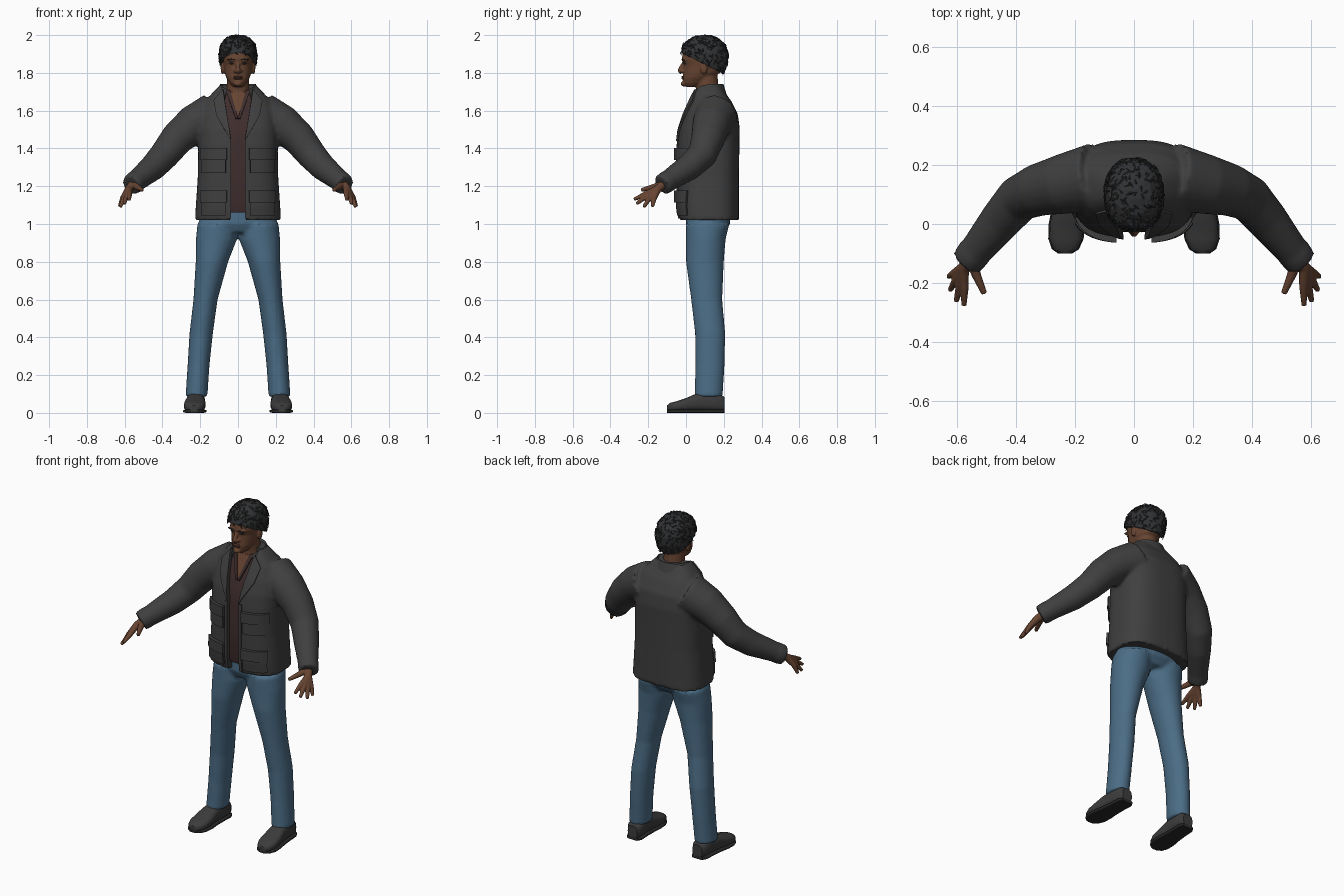
import bpy, bmesh, math, random
from mathutils import Vector

random.seed(4)
if "Cube" in bpy.data.objects:
    bpy.data.objects.remove(bpy.data.objects["Cube"])


def material(name, r, g, b):
    m = bpy.data.materials.new(name)
    m.use_nodes = True
    m.diffuse_color = (r, g, b, 1)
    m.node_tree.nodes["Principled BSDF"].inputs["Base Color"].default_value = (r, g, b, 1)
    return m


JACKET = material("charcoal cloth", .05, .05, .05)
SHIRT = material("maroon shirt", .05, .026, .026)
DENIM = material("blue denim", .07, .15, .235)
SKIN = material("brown skin", .135, .058, .031)
LIP = material("lip brown", .10, .04, .028)
HAIR = material("black hair", .03, .031, .033)
SHOE = material("dark leather", .045, .045, .045)
SOLE = material("shoe sole", .022, .022, .022)


def loft(bm, rings, n=32, p=2.0):
    """Closed skin through rings of (centre, half axis U, half axis V)."""
    def power(t):
        return math.copysign(abs(t) ** (2 / p), t)
    loops = []
    for c, u, v in rings:
        angles = [2 * math.pi * i / n for i in range(n)]
        loops.append([bm.verts.new(c + u * power(math.cos(a)) + v * power(math.sin(a))) for a in angles])
    for a, b in zip(loops, loops[1:]):
        for i in range(n):
            j = (i + 1) % n
            bm.faces.new((a[i], a[j], b[j], b[i]))
    bm.faces.new(loops[0])
    bm.faces.new(loops[-1])


def slabs(sections, cx=0):
    """Horizontal rings from (z, half width, front y, back y)."""
    return [(Vector((cx, (f + b) / 2, z)), Vector((w, 0, 0)), Vector((0, (b - f) / 2, 0)))
            for z, w, f, b in sections]


def tube(bm, path, s=1, n=20):
    """Round limb through (x, y, z, radius); s mirrors it."""
    pts = [Vector((s * x, y, z)) for x, y, z, r in path]
    rings = []
    for i, c in enumerate(pts):
        t = (pts[min(i + 1, len(pts) - 1)] - pts[max(i - 1, 0)]).normalized()
        u = t.cross(Vector((0, 1, 0.1))).normalized()
        rings.append((c, u * path[i][3], t.cross(u) * path[i][3]))
    loft(bm, rings, n)


def blob(bm, centre, size):
    made = bmesh.ops.create_uvsphere(bm, u_segments=16, v_segments=10, radius=1)["verts"]
    for v in made:
        v.co = Vector(centre) + Vector(a * b for a, b in zip(v.co, size))


def shade(ob, mat, angle=45):
    ob.data.materials.clear()
    ob.data.materials.append(mat)
    ob.data.shade_smooth()
    ob.data.set_sharp_from_angle(angle=math.radians(angle))


def finish(name, bm, mat, angle=45):
    bmesh.ops.recalc_face_normals(bm, faces=bm.faces)
    me = bpy.data.meshes.new(name)
    bm.to_mesh(me)
    bm.free()
    ob = bpy.data.objects.new(name, me)
    bpy.context.collection.objects.link(ob)
    shade(ob, mat, angle)
    return ob


def bake(ob, mat, angle=45):
    dg = bpy.context.evaluated_depsgraph_get()
    ob.data = bpy.data.meshes.new_from_object(ob.evaluated_get(dg))
    ob.modifiers.clear()
    shade(ob, mat, angle)


def fuse(ob, mat, voxel, rounds):
    """Melt overlapping volumes into one soft skin."""
    mod = ob.modifiers.new("melt", "REMESH")
    mod.mode, mod.voxel_size = "VOXEL", voxel
    mod = ob.modifiers.new("soften", "SMOOTH")
    mod.factor, mod.iterations = .5, rounds
    bake(ob, mat)


# Jacket body and sleeves
TORSO = [(1.02, .228, -.035, .28), (1.1, .223, -.045, .28), (1.25, .213, -.045, .28),
         (1.42, .21, -.045, .283), (1.5, .21, -.035, .285), (1.58, .2, -.01, .275),
         (1.65, .175, .02, .24), (1.7, .13, .04, .205), (1.735, .095, .055, .185)]
ARM = [(.13, .16, 1.58, .115), (.24, .135, 1.525, .102), (.325, .115, 1.45, .089),
       (.39, .085, 1.365, .079), (.45, .015, 1.3, .071), (.555, -.115, 1.215, .053)]
bm = bmesh.new()
loft(bm, slabs(TORSO), 48, 2.8)
for s in (1, -1):
    tube(bm, ARM, s)
    tube(bm, [(.54, -.095, 1.228, .059), (.565, -.128, 1.206, .056)], s)
jacket = finish("jacket", bm, JACKET)
fuse(jacket, JACKET, .01, 5)

# Open front of the jacket
bm = bmesh.new()
outline = [(.092, 1.8), (.085, 1.72), (.037, 1.445), (.042, .95)]
outline += [(-x, z) for x, z in reversed(outline)]
face = bm.faces.new([bm.verts.new((x, -.3, z)) for x, z in outline])
moved = bmesh.ops.extrude_face_region(bm, geom=[face])["geom"]
bmesh.ops.translate(bm, vec=(0, .4, 0), verts=[v for v in moved if isinstance(v, bmesh.types.BMVert)])
cutter = finish("opening_cutter", bm, JACKET)
cutter.hide_render = True
cut = jacket.modifiers.new("opening", "BOOLEAN")
cut.operation, cut.object, cut.solver = "DIFFERENCE", cutter, "EXACT"
bake(jacket, JACKET)
bpy.data.objects.remove(cutter)


def front(x, z):
    """Front y of the jacket body."""
    z = min(max(z, TORSO[0][0]), TORSO[-1][0])
    for a, b in zip(TORSO, TORSO[1:]):
        if z <= b[0]:
            t = (z - a[0]) / (b[0] - a[0])
            w, f, k = [a[i] + (b[i] - a[i]) * t for i in (1, 2, 3)]
            rest = 1 - min(abs(x) / w, 1) ** 2.8
            return (f + k) / 2 - (k - f) / 2 * rest ** (1 / 2.8)


def panel(name, corners, lift, mat, thick=.009, n=10):
    """Curved plate over the chest from four (x, z) corners."""
    bm = bmesh.new()
    a, b, c, d = [Vector(k) for k in corners]
    grid = []
    for i in range(n + 1):
        row = [a.lerp(b, i / n).lerp(d.lerp(c, i / n), j / n) for j in range(n + 1)]
        grid.append([bm.verts.new((q.x, front(q.x, q.y) - lift, q.y)) for q in row])
    for i in range(n):
        for j in range(n):
            bm.faces.new((grid[i][j], grid[i + 1][j], grid[i + 1][j + 1], grid[i][j + 1]))
    ob = finish(name, bm, mat)
    if sum(f.normal.y for f in ob.data.polygons) > 0:
        ob.data.flip_normals()
    mod = ob.modifiers.new("thickness", "SOLIDIFY")
    mod.thickness, mod.offset = thick, -1
    bake(ob, mat)


def box(x0, x1, z0, z1, s):
    return [(s * x0, z0), (s * x1, z0), (s * x1, z1), (s * x0, z1)]


# Lapels, plackets, pockets and flaps
for side, s in (("left", 1), ("right", -1)):
    lapel = [(.08, 1.715), (.13, 1.655), (.115, 1.575), (.036, 1.44)]
    panel(side + "_lapel", [(s * x, z) for x, z in lapel], .011, JACKET, .016)
    panel(side + "_placket", box(.038, .056, 1.03, 1.44, s), .006, JACKET, .012)
    for where, low, top in (("chest", 1.27, 1.39), ("hip", 1.045, 1.165)):
        panel(f"{side}_{where}_pocket", box(.066, .196, low, top, s), .011, JACKET, .02)
        panel(f"{side}_{where}_flap", box(.06, .2, top - .05, top + .012, s), .02, JACKET, .028)

# Fold-down collar, open at the throat
bm = bmesh.new()
rows = []
for r, ry, z in ((.078, .066, 1.715), (.094, .08, 1.742), (.122, .098, 1.682)):
    row = []
    for i in range(25):
        a = math.radians(-52 + 284 * i / 24)
        drop = .035 * max(0, -math.sin(a))
        row.append(bm.verts.new((r * math.cos(a), .118 + ry * math.sin(a), z - drop)))
    rows.append(row)
for a, b in zip(rows, rows[1:]):
    for i in range(24):
        bm.faces.new((a[i], a[i + 1], b[i + 1], b[i]))
collar = finish("collar", bm, JACKET)
collar.modifiers.new("thickness", "SOLIDIFY").thickness = .01
bake(collar, JACKET, 60)

# Shirt with bare throat
bm = bmesh.new()
inner = [(max(z, 1.06), w * .85, f + .018, b - .03) for z, w, f, b in TORSO[:-1]]
loft(bm, slabs(inner), 48, 2.8)
finish("shirt", bm, SHIRT)
panel("throat_skin", [(-.002, 1.575), (.002, 1.575), (.045, 1.7), (-.045, 1.7)], -.012, SKIN, .008)
for side, s in (("left", 1), ("right", -1)):
    strip = [(0, 1.56), (s * .012, 1.56), (s * .066, 1.71), (s * .042, 1.71)]
    panel(side + "_shirt_collar", strip, -.007, SHIRT, .012)

# Jeans
LEG = [(1.0, .11, .105, 0, .23), (.92, .114, .109, 0, .21), (.8, .138, .086, 0, .2),
       (.6, .172, .064, .027, .192), (.42, .195, .062, .048, .208), (.25, .209, .058, .05, .204),
       (.085, .22, .058, .045, .194)]
bm = bmesh.new()
loft(bm, slabs([(1.1, .19, .0, .225), (1.0, .21, -.002, .235), (.955, .16, .02, .2)]))
for s in (1, -1):
    loft(bm, [slabs([(z, w, f, b)], s * cx)[0] for z, cx, w, f, b in LEG])
jeans = finish("jeans", bm, DENIM)
fuse(jeans, DENIM, .01, 5)

# Shoes and soles
LAST = [(-.1, .02, .04), (-.085, .042, .053), (-.05, .056, .062), (0, .057, .078), (.05, .05, .1),
        (.12, .046, .112), (.18, .046, .1), (.203, .032, .085)]
for side, s in (("left", 1), ("right", -1)):
    for part, mat, grow in (("shoe", SHOE, 0), ("sole", SOLE, .004)):
        bm = bmesh.new()
        rings = []
        for y, w, top in LAST:
            low, high = (0, .018) if grow else (.008, top)
            c = Vector((s * (.228 - .05 * y), y, (low + high) / 2))
            rings.append((c, Vector((w + grow, 0, 0)), Vector((0, 0, (high - low) / 2))))
        loft(bm, rings, 28, 5 if grow else 2.7)
        finish(f"{side}_{part}", bm, mat)

# Hands
KNUCKLES = [((.574, -.215, 1.158), (.576, -.276, 1.13)), ((.59, -.208, 1.147), (.602, -.262, 1.107)),
            ((.603, -.19, 1.14), (.623, -.224, 1.09)), ((.61, -.168, 1.138), (.628, -.178, 1.092))]
for side, s in (("left", 1), ("right", -1)):
    bm = bmesh.new()
    for knuckle, tip in KNUCKLES:
        tube(bm, [(.55, -.105, 1.22, .024), (.578, -.15, 1.185, .021), knuckle + (.0145,), tip + (.009,)], s, 12)
    tube(bm, [(.552, -.12, 1.21, .022), (.533, -.175, 1.195, .016), (.507, -.236, 1.18, .01)], s, 12)
    hand = finish(side + "_hand", bm, SKIN)
    fuse(hand, SKIN, .004, 3)

# Head, neck, nose and ears
bm = bmesh.new()
loft(bm, slabs([(1.726, .026, .0, .05), (1.745, .044, -.016, .1), (1.775, .062, -.017, .14),
                (1.8, .071, -.014, .18), (1.84, .077, -.011, .2), (1.87, .08, -.023, .204),
                (1.92, .08, -.015, .2), (1.96, .07, .01, .18), (1.985, .04, .05, .14)]), 36, 2.2)
tube(bm, [(0, .12, 1.64, .068), (0, .113, 1.72, .06), (0, .105, 1.82, .058)])
tube(bm, [(0, -.006, 1.862, .008), (0, -.022, 1.835, .011), (0, -.034, 1.812, .012), (0, -.022, 1.8, .012)])
blob(bm, (0, -.012, 1.742), (.022, .016, .014))
for s in (1, -1):
    blob(bm, (s * .013, -.02, 1.81), (.011, .013, .009))
    blob(bm, (s * .082, .095, 1.825), (.01, .019, .033))
    blob(bm, (s * .032, -.012, 1.869), (.026, .011, .008))
head = finish("head", bm, SKIN)
fuse(head, SKIN, .005, 3)

# Brows, eyes and lips
for side, s in (("left", 1), ("right", -1)):
    for name, x, y, z, size in (("brow", .034, -.018, 1.871, (.022, .007, .004)),
                                ("eye", .032, -.006, 1.85, (.013, .007, .0045))):
        bm = bmesh.new()
        blob(bm, (s * x, y, z), size)
        finish(f"{side}_{name}", bm, HAIR)
bm = bmesh.new()
for z in (1.779, 1.77):
    blob(bm, (0, -.015, z), (.025, .01, .0055))
finish("lips", bm, LIP)

# Hair cap trimmed along the hairline
bm = bmesh.new()
loft(bm, slabs([(1.76, .07, .03, .165), (1.8, .086, .01, .202), (1.85, .096, -.02, .22),
                (1.9, .101, -.028, .224), (1.95, .09, -.015, .208), (1.985, .06, .03, .165),
                (1.999, .025, .075, .125)]), 36, 2.2)
hair = finish("hair", bm, HAIR)
fuse(hair, HAIR, .008, 3)
bm = bmesh.new()
bm.from_mesh(hair.data)
cut = bmesh.ops.bisect_plane(bm, geom=bm.verts[:] + bm.edges[:] + bm.faces[:], plane_co=(0, 0, 1.895),
                             plane_no=(0, .5, 1), clear_inner=True)["geom_cut"]
bmesh.ops.holes_fill(bm, edges=[e for e in cut if isinstance(e, bmesh.types.BMEdge)])
bm.normal_update()
for v in bm.verts:
    v.co += v.normal * random.uniform(-.002, .003)
bm.to_mesh(hair.data)

# Short loose locks over the cap
locks = bmesh.new()
for f in random.sample([f for f in bm.faces if len(f.verts) < 5], 320):
    c, nrm = f.calc_center_median(), f.normal
    flow = nrm.cross(Vector([random.uniform(-1, 1) for _ in range(3)])).normalized()
    side = nrm.cross(flow) * .004
    tip = locks.verts.new(c + flow * random.uniform(.015, .03) + nrm * .002)
    tip.co.z = min(tip.co.z, 2.0)
    base = [locks.verts.new(c + o) for o in (side, -side, nrm * .005)]
    for i in range(3):
        locks.faces.new((base[i], base[(i + 1) % 3], tip))
    locks.faces.new(base)
bm.free()
finish("hair_locks", locks, HAIR, 20)
